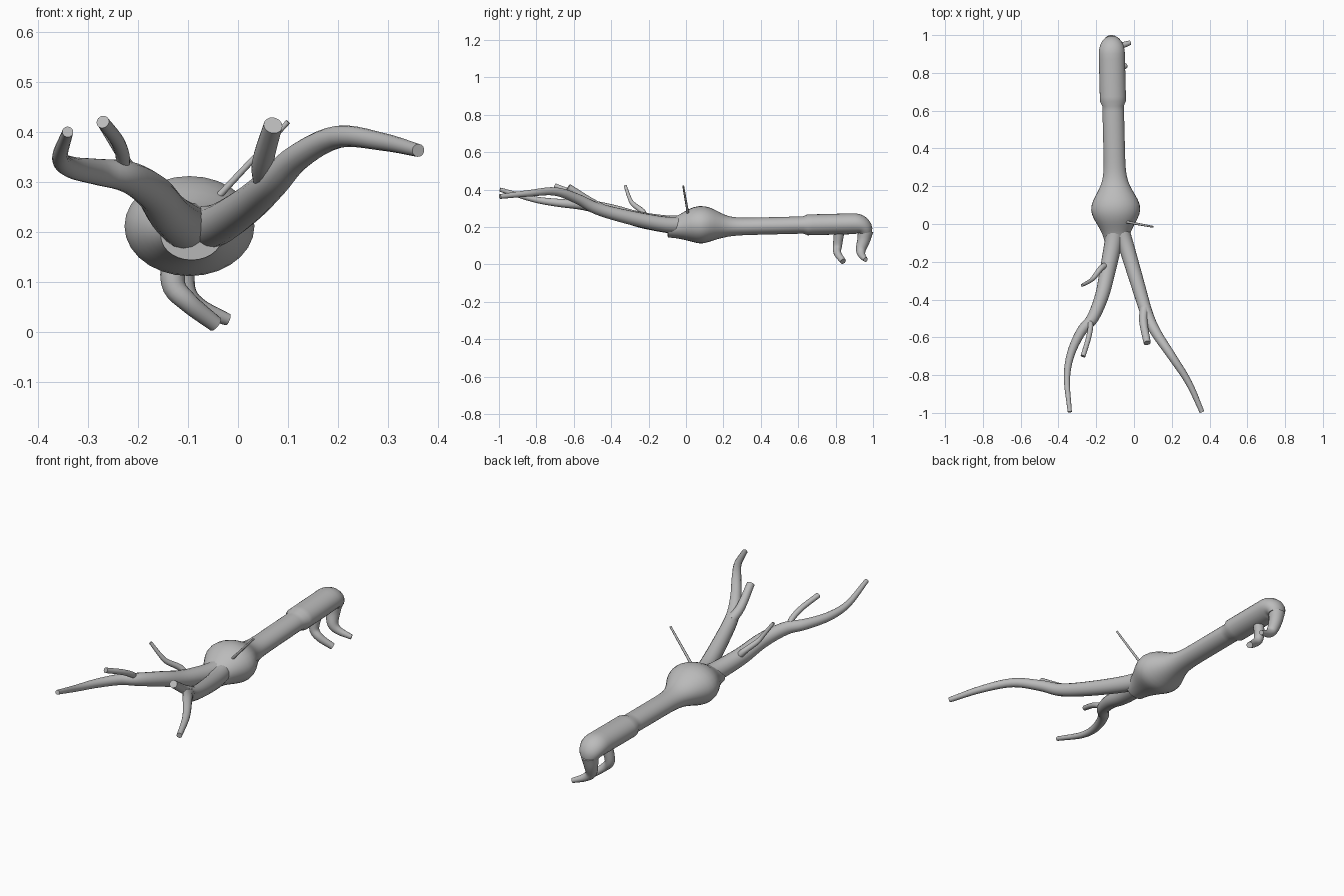
import bpy, bmesh, math
from mathutils import Vector

cube = bpy.data.objects.get("Cube")
if cube:
    bpy.data.objects.remove(cube)

grey = bpy.data.materials.new("soft grey")
grey.use_nodes = True
grey.diffuse_color = (0.5, 0.5, 0.5, 1)
grey.node_tree.nodes["Principled BSDF"].inputs["Base Color"].default_value = grey.diffuse_color


def loft(name, stations, sides):
    """Skin elliptical rings given as (centre, half width, half height), with capped ends."""
    bm = bmesh.new()
    rings = []
    side = Vector((1, 0, 0))
    last = len(stations) - 1
    for index, (centre, width, height) in enumerate(stations):
        ahead = stations[min(index + 1, last)][0]
        behind = stations[max(index - 1, 0)][0]
        tangent = (ahead - behind).normalized()
        side = (side - tangent * side.dot(tangent)).normalized()
        up = tangent.cross(side)
        angles = [math.tau * k / sides for k in range(sides)]
        rings.append([bm.verts.new(centre + side * width * math.cos(angle) + up * height * math.sin(angle))
                      for angle in angles])
    for lower, upper in zip(rings, rings[1:]):
        for k in range(sides):
            following = (k + 1) % sides
            bm.faces.new((lower[k], lower[following], upper[following], upper[k]))
    bm.faces.new(rings[0])
    bm.faces.new(rings[-1])
    bmesh.ops.recalc_face_normals(bm, faces=bm.faces)
    mesh = bpy.data.meshes.new(name)
    bm.to_mesh(mesh)
    bm.free()
    mesh.materials.append(grey)
    obj = bpy.data.objects.new(name, mesh)
    bpy.context.collection.objects.link(obj)
    bpy.ops.object.select_all(action='DESELECT')
    obj.select_set(True)
    bpy.context.view_layer.objects.active = obj
    bpy.ops.object.shade_smooth_by_angle(angle=math.radians(45))


def vessel(name, start_radius, end_radius, path, sides=16, steps=5):
    """Round tube that tapers evenly along a smoothed path."""
    points = [Vector(point) for point in path]
    points = [2 * points[0] - points[1]] + points + [2 * points[-1] - points[-2]]
    centres = []
    for a, b, c, d in zip(points, points[1:], points[2:], points[3:]):
        for step in range(steps):
            t = step / steps
            bend = (2 * a - 5 * b + 4 * c - d) * t * t + (3 * b - a - 3 * c + d) * t ** 3
            centres.append(b + ((c - a) * t + bend) / 2)
    centres.append(points[-2])
    stations = []
    for index, centre in enumerate(centres):
        share = index / (len(centres) - 1)
        radius = start_radius + (end_radius - start_radius) * share
        stations.append((centre, radius, radius))
    loft(name, stations, sides)


def trunk_stations():
    """Long tube with a bulge near the fork, a wider rear and a bend down at the end."""
    stations = []
    for index in range(41):
        y = index / 40 - 0.1
        bulge = math.exp(-((y - 0.08) / 0.11) ** 2)
        flare = 0.012 if y > 0.63 else 0
        centre = Vector((-0.095 - 0.025 * y, y, 0.195 + 0.015 * bulge + 0.025 * y))
        stations.append((centre, 0.057 + 0.073 * bulge + flare, 0.046 + 0.054 * bulge + flare * 0.8))
    # Rear bend narrows as it turns
    end, width, height = stations[-1]
    for index in range(1, 7):
        turn = math.radians(15 * index)
        centre = end + Vector((0, 0.06 * math.sin(turn), 0.05 * math.cos(turn) - 0.05))
        narrow = 1 - 0.4 * (index / 6) ** 2
        stations.append((centre, width * narrow, height * narrow))
    return stations


loft("trunk", trunk_stations(), 28)

# Two vessels hanging from the rear of the trunk
vessel("rear_vessel", 0.042, 0.012, [
    (-0.12, 0.96, 0.18), (-0.12, 0.95, 0.13), (-0.11, 0.935, 0.08), (-0.08, 0.94, 0.05), (-0.02, 0.96, 0.025)])
vessel("middle_vessel", 0.028, 0.016, [
    (-0.12, 0.82, 0.18), (-0.13, 0.81, 0.1), (-0.1, 0.81, 0.06), (-0.045, 0.84, 0.016)])

# Left limb and its side branch
vessel("left_limb", 0.046, 0.013, [
    (-0.08, 0, 0.21), (-0.04, -0.12, 0.215), (0.02, -0.32, 0.255), (0.07, -0.48, 0.3), (0.12, -0.58, 0.35),
    (0.2, -0.7, 0.39), (0.29, -0.84, 0.38), (0.36, -0.995, 0.363)])
vessel("left_side_branch", 0.025, 0.019, [
    (0.055, -0.45, 0.3), (0.05, -0.52, 0.34), (0.07, -0.63, 0.413)])

# Right limb and its two side branches
vessel("right_limb", 0.052, 0.011, [
    (-0.095, 0, 0.21), (-0.11, -0.1, 0.215), (-0.14, -0.25, 0.24), (-0.17, -0.38, 0.28), (-0.22, -0.5, 0.31),
    (-0.28, -0.57, 0.32), (-0.335, -0.69, 0.33), (-0.355, -0.82, 0.35), (-0.34, -0.995, 0.4)])
vessel("right_side_branch", 0.015, 0.013, [
    (-0.25, -0.52, 0.315), (-0.23, -0.53, 0.34), (-0.24, -0.6, 0.38), (-0.27, -0.7, 0.42)])
vessel("right_small_branch", 0.018, 0.008, [
    (-0.14, -0.22, 0.24), (-0.17, -0.23, 0.28), (-0.21, -0.28, 0.32), (-0.23, -0.3, 0.35), (-0.275, -0.325, 0.42)])

# Thin straight rod rising from the bulge
vessel("thin_rod", 0.007, 0.005, [(-0.045, 0.012, 0.265), (0.1, -0.015, 0.42)], sides=10)
